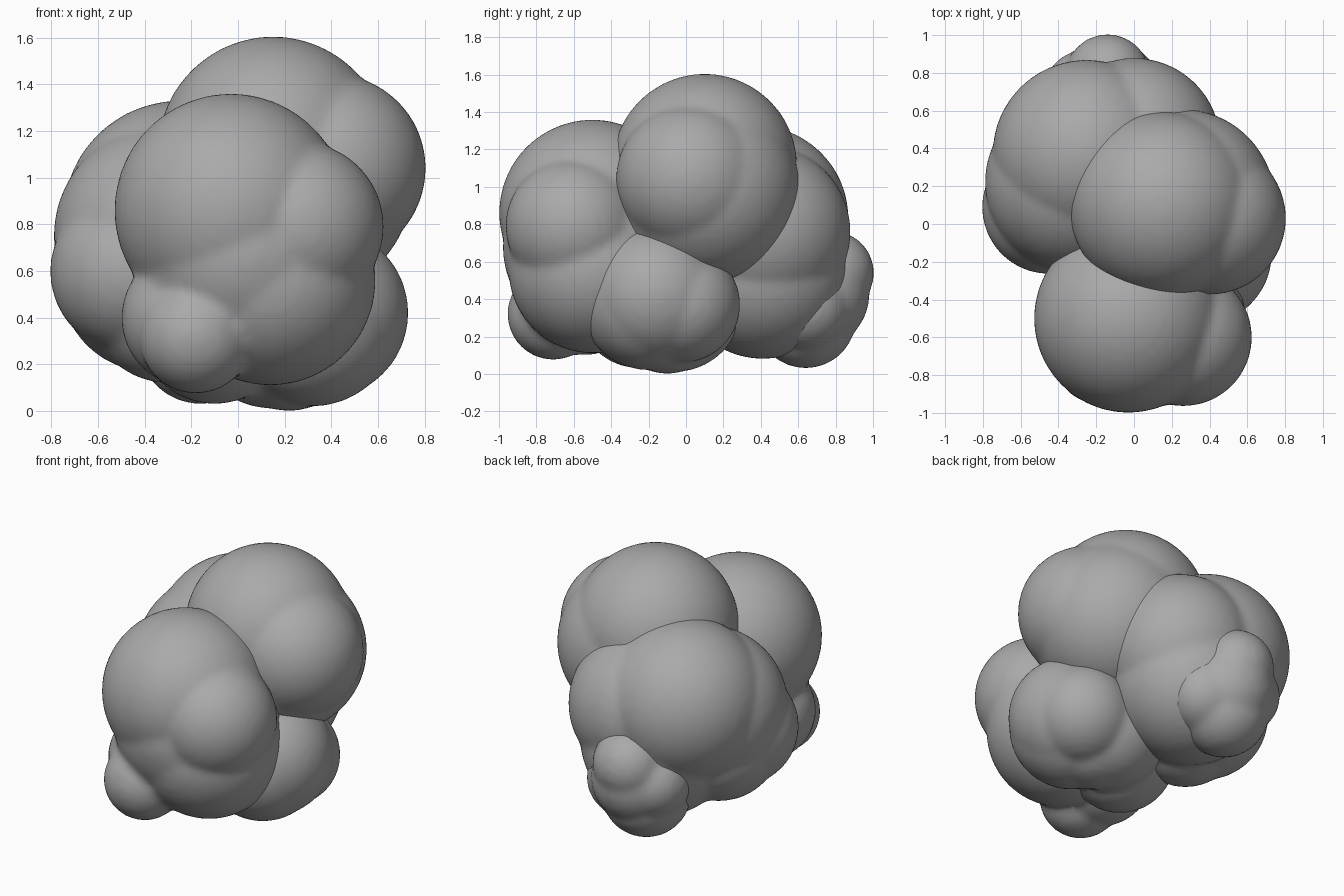
import bpy, bmesh
from mathutils import Matrix

cube = bpy.data.objects.get("Cube")
if cube:
    bpy.data.objects.remove(cube, do_unlink=True)

# single stone-grey material
grey = bpy.data.materials.new("soft_grey")
grey.use_nodes = True
colour = (0.4, 0.4, 0.4, 1)
grey.diffuse_color = colour
grey.node_tree.nodes["Principled BSDF"].inputs["Base Color"].default_value = colour


def lobe(name, balls):
    """Merge overlapping balls (x, y, z, radius) into one softly creased lump."""
    bm = bmesh.new()
    for x, y, z, r in balls:
        bmesh.ops.create_icosphere(bm, subdivisions=4, radius=r,
                                   matrix=Matrix.Translation((x, y, z)))
    mesh = bpy.data.meshes.new(name)
    bm.to_mesh(mesh)
    bm.free()
    mesh.materials.append(grey)
    obj = bpy.data.objects.new(name, mesh)
    bpy.context.collection.objects.link(obj)
    fuse = obj.modifiers.new("fuse", 'REMESH')
    fuse.mode = 'VOXEL'
    fuse.voxel_size = 0.025
    fuse.use_smooth_shade = True
    soften = obj.modifiers.new("soften", 'SMOOTH')
    soften.factor = 0.5
    soften.iterations = 4
    return obj


# crown with a side bulge
lobe("top_lobe", [(0.15, 0.10, 1.11, 0.495), (0.40, 0.03, 1.04, 0.405),
                  (0.25, 0.11, 0.98, 0.50)])

# front mass with side, lower and small chin bulges
lobe("front_lobe", [(-0.03, -0.50, 0.86, 0.50), (0.26, -0.60, 0.79, 0.365),
                    (0.14, -0.50, 0.56, 0.45), (0.04, -0.48, 0.68, 0.50),
                    (-0.18, -0.71, 0.32, 0.245), (-0.20, -0.54, 0.40, 0.30)])

# broad rear mass
lobe("back_lobe", [(-0.25, 0.37, 0.83, 0.50), (-0.09, 0.41, 0.55, 0.47),
                   (-0.45, 0.09, 0.60, 0.355), (-0.30, 0.12, 0.46, 0.34),
                   (-0.31, 0.22, 0.75, 0.48), (-0.38, 0.20, 0.55, 0.38),
                   (0.00, 0.42, 0.76, 0.46)])

# low side mass resting on the ground
lobe("lower_side_lobe", [(0.36, -0.16, 0.42, 0.37), (0.15, -0.06, 0.37, 0.36),
                         (0.32, -0.20, 0.39, 0.37), (0.38, -0.02, 0.37, 0.31),
                         (0.22, -0.10, 0.30, 0.30), (-0.10, -0.25, 0.36, 0.33)])

# small cluster at the rear foot
lobe("rear_small_lobe", [(-0.14, 0.78, 0.54, 0.225), (-0.16, 0.64, 0.30, 0.27),
                         (-0.26, 0.70, 0.42, 0.22), (-0.02, 0.64, 0.36, 0.24),
                         (-0.14, 0.70, 0.42, 0.28)])
